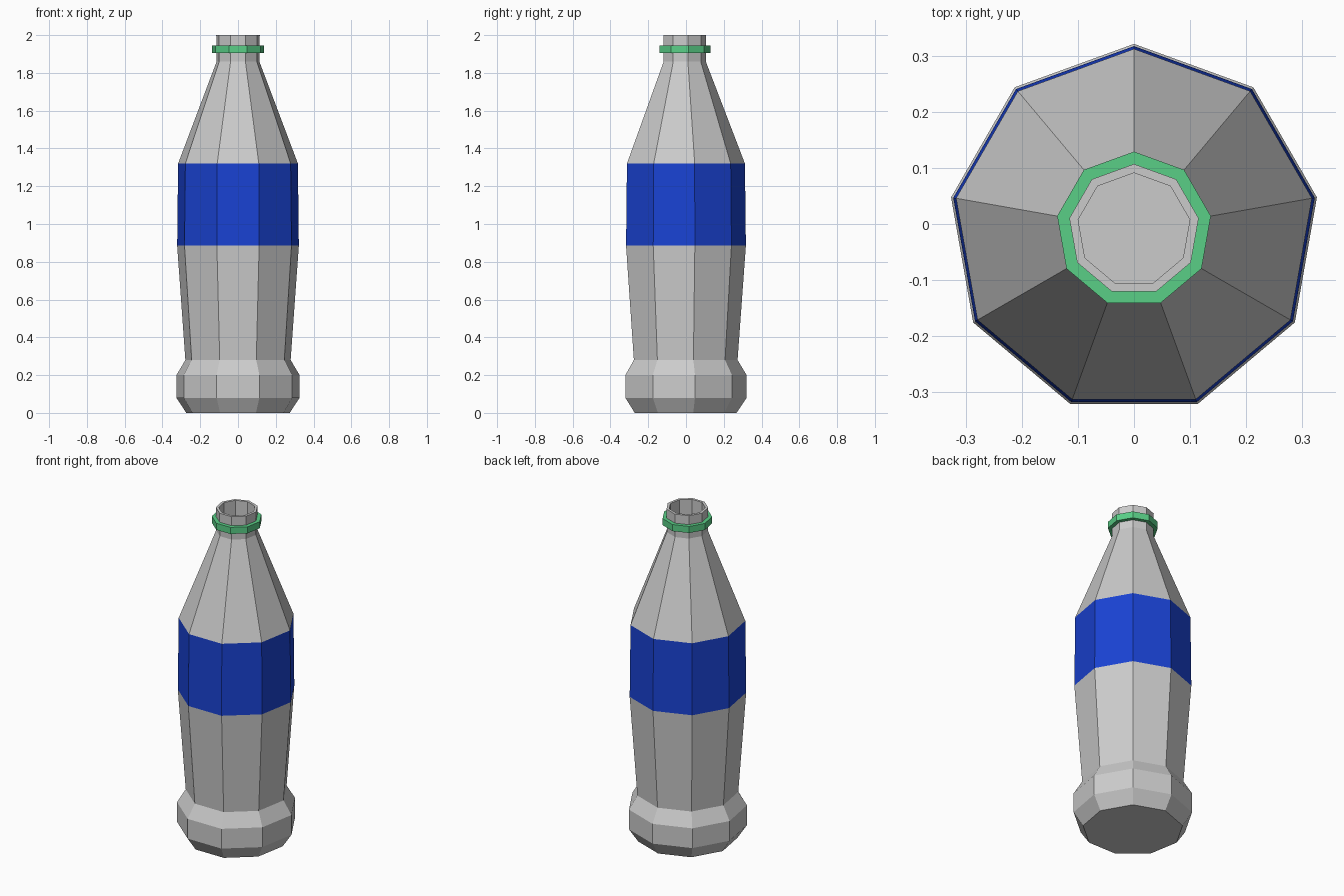
import bpy
import math

if "Cube" in bpy.data.objects:
    bpy.data.objects.remove(bpy.data.objects["Cube"])

SIDES = 9
CENTRE_Y = -0.01  # centres the odd-sided outline on y = 0


def material(name, colour):
    mat = bpy.data.materials.new(name)
    mat.diffuse_color = colour
    mat.use_nodes = True
    mat.node_tree.nodes["Principled BSDF"].inputs["Base Color"].default_value = mat.diffuse_color
    return mat


def lathe(name, profile, cap_start=False, cap_end=False, mat=None):
    """Spin (radius, height) points into a flat-faced nine-sided part."""
    verts, faces = [], []
    for r, z in profile:
        for k in range(SIDES):
            a = math.pi / 2 + k * math.tau / SIDES
            verts.append((r * math.cos(a), CENTRE_Y + r * math.sin(a), z))
    for i in range(len(profile) - 1):
        lo, hi = i * SIDES, (i + 1) * SIDES
        for k in range(SIDES):
            n = (k + 1) % SIDES
            faces.append((lo + k, lo + n, hi + n, hi + k))
    if cap_start:
        faces.append(tuple(reversed(range(SIDES))))
    if cap_end:
        faces.append(tuple(range(len(verts) - SIDES, len(verts))))
    mesh = bpy.data.meshes.new(name)
    mesh.from_pydata(verts, [], faces)
    obj = bpy.data.objects.new(name, mesh)
    bpy.context.collection.objects.link(obj)
    if mat:
        mesh.materials.append(mat)
    return obj


blue = material("label_blue", (0.01, 0.055, 0.65, 1))
green = material("ring_green", (0.1, 0.62, 0.24, 1))

# Flared foot and lower body
lathe("lower_body", [(0.278, 0), (0.331, 0.08), (0.331, 0.2),
                     (0.283, 0.28), (0.327, 0.885)], cap_start=True)

# Blue label band around the middle
lathe("label_band", [(0.327, 0.885), (0.322, 1.32)], mat=blue)

# Shoulder, neck, rim and the recessed mouth
lathe("shoulder_and_neck", [(0.322, 1.32), (0.115, 1.86), (0.117, 2.0),
                            (0.101, 2.0), (0.101, 1.86)], cap_end=True)

# Green collar below the mouth
lathe("neck_ring", [(0.115, 1.905), (0.139, 1.905),
                    (0.139, 1.945), (0.115, 1.945)], mat=green)
